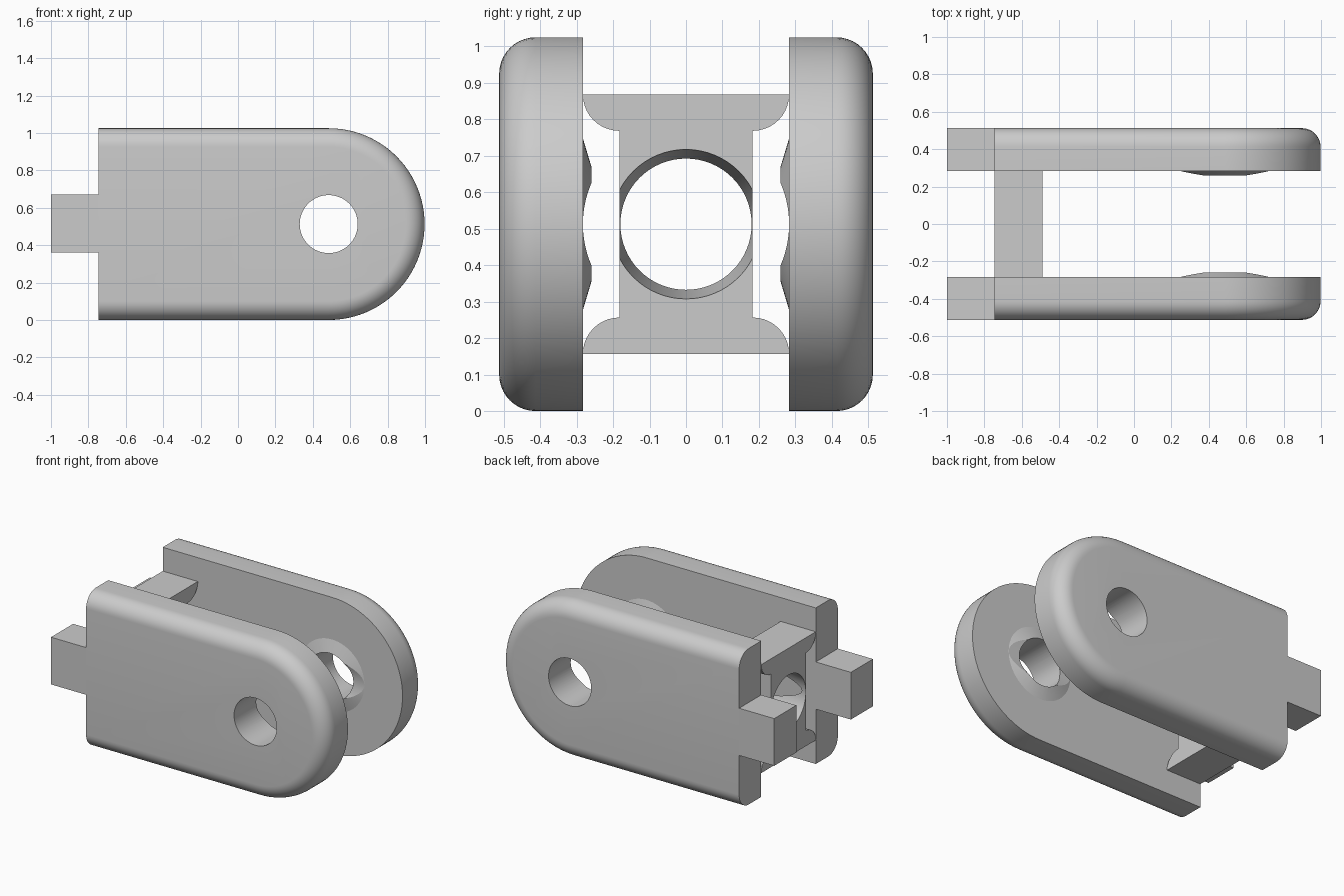
import bpy, bmesh
from math import pi, sin, cos, radians
from mathutils import Matrix

cube = bpy.data.objects.get("Cube")
if cube:
    bpy.data.objects.remove(cube, do_unlink=True)

R = 0.5125            # half height, also outer half width
INNER = 0.283         # inner face of each side plate
BACK, WEB_FRONT = -0.745, -0.49
PIN_X = 0.485         # centre of rounded end and pin hole
FILLET = 0.1

grey = bpy.data.materials.new("plain grey")
grey.use_nodes = True
grey.diffuse_color = (0.6, 0.6, 0.6, 1)
grey.node_tree.nodes["Principled BSDF"].inputs["Base Color"].default_value = (0.6, 0.6, 0.6, 1)


def loft(name, rings):
    """Skin closed rings of equal length and cap both ends."""
    bm = bmesh.new()
    loops = [[bm.verts.new(p) for p in ring] for ring in rings]
    n = len(loops[0])
    for a, b in zip(loops, loops[1:]):
        for i in range(n):
            j = (i + 1) % n
            bm.faces.new((a[i], a[j], b[j], b[i]))
    bm.faces.new(loops[0])
    bm.faces.new(loops[-1])
    bmesh.ops.recalc_face_normals(bm, faces=bm.faces)
    mesh = bpy.data.meshes.new(name)
    bm.to_mesh(mesh)
    bm.free()
    mesh.materials.append(grey)
    obj = bpy.data.objects.new(name, mesh)
    bpy.context.collection.objects.link(obj)
    return obj


def turned(name, axis, stations, centre, count=64):
    """Round solid along x or y from (position, radius) stations."""
    rings = []
    for pos, r in stations:
        ring = []
        for i in range(count):
            u, w = r * cos(2 * pi * i / count), r * sin(2 * pi * i / count)
            ring.append((pos, u, centre + w) if axis == "x" else (PIN_X + u, pos, centre + w))
        rings.append(ring)
    return loft(name, rings)


def activate(obj):
    bpy.ops.object.select_all(action="DESELECT")
    obj.select_set(True)
    bpy.context.view_layer.objects.active = obj


def boolean(obj, tool, operation):
    mod = obj.modifiers.new("cut", "BOOLEAN")
    mod.operation, mod.solver, mod.object = operation, "EXACT", tool
    activate(obj)
    bpy.ops.object.modifier_apply(modifier=mod.name)
    bpy.data.objects.remove(tool, do_unlink=True)


def smooth(obj):
    activate(obj)
    bpy.ops.object.shade_smooth_by_angle(angle=radians(14))


def mirrored_copy(obj, name):
    copy = obj.copy()
    copy.data = obj.data.copy()
    copy.data.transform(Matrix.Scale(-1, 4, (0, 1, 0)))
    copy.data.flip_normals()
    copy.name = name
    bpy.context.collection.objects.link(copy)
    smooth(copy)


def plate_outline(y, inset, count=48):
    r = R - inset
    pts = [(BACK, y, R - r)]
    for i in range(count + 1):
        a = -pi / 2 + pi * i / count
        pts.append((PIN_X + r * cos(a), y, R + r * sin(a)))
    return pts + [(BACK, y, R + r)]


# Side plate with rounded outer rim
steps = [i * pi / 20 for i in range(11)]
rings = [plate_outline(INNER, 0)]
rings += [plate_outline(R - FILLET + FILLET * sin(a), FILLET * (1 - cos(a))) for a in steps]
plate = loft("left_side_plate", rings)

# Tapered boss around the pin hole, hollowed by a lengthwise channel
boss = turned("boss", "y", [(0.258, 0.153), (INNER, 0.236), (0.35, 0.236)], R)
boolean(boss, turned("channel", "x", [(0, 0.2828), (1, 0.2828)], R, 128), "DIFFERENCE")
boolean(plate, boss, "UNION")
boolean(plate, turned("pin_hole", "y", [(0.1, 0.155), (0.7, 0.155)], R), "DIFFERENCE")
smooth(plate)
mirrored_copy(plate, "right_side_plate")

# Square tab behind each plate
tab = loft("left_tab", [[(x, INNER, 0.36), (x, R, 0.36), (x, R, 0.67), (x, INNER, 0.67)]
                        for x in (-1, BACK)])
smooth(tab)
mirrored_copy(tab, "right_tab")

# Cross web with filleted corners and a tapered bore
HALF = 0.256
corner = [(INNER - FILLET + FILLET * sin(a), HALF + FILLET * (1 - cos(a))) for a in steps]
upper = corner + [(-y, z) for y, z in reversed(corner)]
section = upper + [(-y, -z) for y, z in upper]
web = loft("cross_web", [[(x, y, R + z) for y, z in section] for x in (BACK, WEB_FRONT)])
taper = 0.025 / (WEB_FRONT - BACK)
bore = [(x, 0.18 + taper * (x - BACK)) for x in (BACK - 0.1, WEB_FRONT + 0.1)]
boolean(web, turned("bore", "x", bore, R), "DIFFERENCE")
smooth(web)
